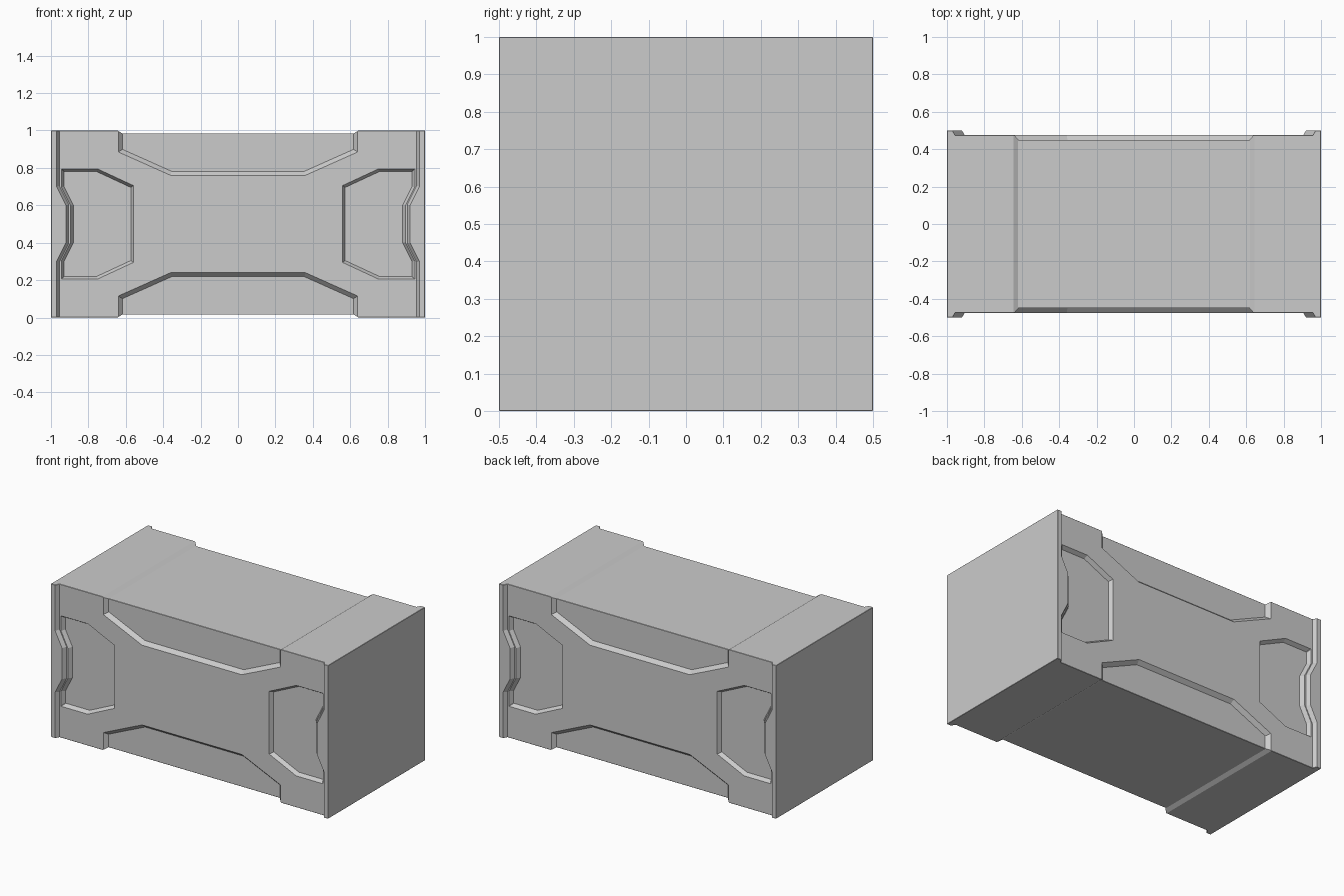
import bpy, bmesh
from mathutils import Vector

if "Cube" in bpy.data.objects:
    bpy.data.objects.remove(bpy.data.objects["Cube"])


def offset(pts, d):
    """Mitred offset of a counter-clockwise outline (positive = outward)."""
    out = []
    for i, p in enumerate(pts):
        a = (p - pts[i - 1]).normalized()
        b = (pts[(i + 1) % len(pts)] - p).normalized()
        n1, n2 = Vector((a.y, -a.x)), Vector((b.y, -b.x))
        out.append(p + (n1 + n2) * (d / (1 + n1.dot(n2))))
    return out


def loft(name, low, high, y0, y1):
    """Solid between two outlines in the xz plane at depths y0 and y1."""
    bm = bmesh.new()
    rings = [[bm.verts.new((p.x, y, p.y)) for p in ring]
             for ring, y in ((low, y0), (high, y1))]
    n = len(low)
    for i in range(n):
        j = (i + 1) % n
        bm.faces.new((rings[0][i], rings[0][j], rings[1][j], rings[1][i]))
    for ring in rings:
        bm.faces.new(ring)
    bmesh.ops.recalc_face_normals(bm, faces=bm.faces)
    me = bpy.data.meshes.new(name)
    bm.to_mesh(me)
    bm.free()
    ob = bpy.data.objects.new(name, me)
    bpy.context.collection.objects.link(ob)
    return ob


def cut(tool):
    mod = crate.modifiers.new("cut", 'BOOLEAN')
    mod.operation, mod.solver, mod.object = 'DIFFERENCE', 'EXACT', tool
    tool.hide_render = True
    bpy.context.view_layer.objects.active = crate
    bpy.ops.object.modifier_apply(modifier=mod.name)
    bpy.data.objects.remove(tool)


def recess(name, outline, surface, depth, slope, side, mx=1, flip=False):
    """Sink a sloped-wall recess into the front (side -1) or back (side 1)."""
    pts = [Vector((x * mx, 1 - z if flip else z)) for x, z in outline]
    area = sum(pts[i - 1].x * p.y - p.x * pts[i - 1].y for i, p in enumerate(pts))
    if area < 0:
        pts.reverse()
    cut(loft(name, offset(pts, -slope), offset(pts, slope),
             side * (surface - depth), side * (surface + depth)))


# main block
block = [Vector(p) for p in ((-1, 0), (1, 0), (1, 1), (-1, 1))]
crate = loft("crate_body", block, block, -0.5, 0.5)

# outlines at the surface they are sunk into
left = [(-0.97, 1.2), (-0.97, 0.7), (-0.92, 0.6), (-0.92, 0.4), (-0.97, 0.3), (-0.97, -0.2)]
deck = left + [(-x, z) for x, z in reversed(left)]
centre = [(-0.64, 1.2), (-0.64, 0.885), (-0.36, 0.76), (0.36, 0.76), (0.64, 0.885), (0.64, 1.2)]
grip = [(-0.945, 0.795), (-0.945, 0.697), (-0.895, 0.597), (-0.895, 0.403), (-0.945, 0.303),
        (-0.945, 0.205), (-0.752, 0.205), (-0.558, 0.295), (-0.558, 0.705), (-0.752, 0.795)]

for side in (-1, 1):
    # wall between the end flanges with their widened middles
    recess("wall_cutter", deck, 0.5, 0.025, 0.015, side)
    # large recesses at the top and bottom edges
    for flip in (False, True):
        recess("centre_cutter", centre, 0.475, 0.025, 0.022, side, flip=flip)
    # grip recesses beside each flange
    for mx in (1, -1):
        recess("grip_cutter", grip, 0.475, 0.025, 0.015, side, mx=mx)

# shallow steps across the lid and base
for flip in (False, True):
    step = [Vector((x, 1 - z if flip else z)) for x, z in
            ((-0.62, 0.985), (0.62, 0.985), (0.645, 1.0), (0.67, 1.015), (-0.67, 1.015), (-0.645, 1.0))]
    cut(loft("step_cutter", step, step, -0.7, 0.7))

# fine chamfer on the square outer edges only
bev = crate.modifiers.new("edge_chamfer", 'BEVEL')
bev.width, bev.segments = 0.005, 1
bev.limit_method, bev.angle_limit = 'ANGLE', 1.3
